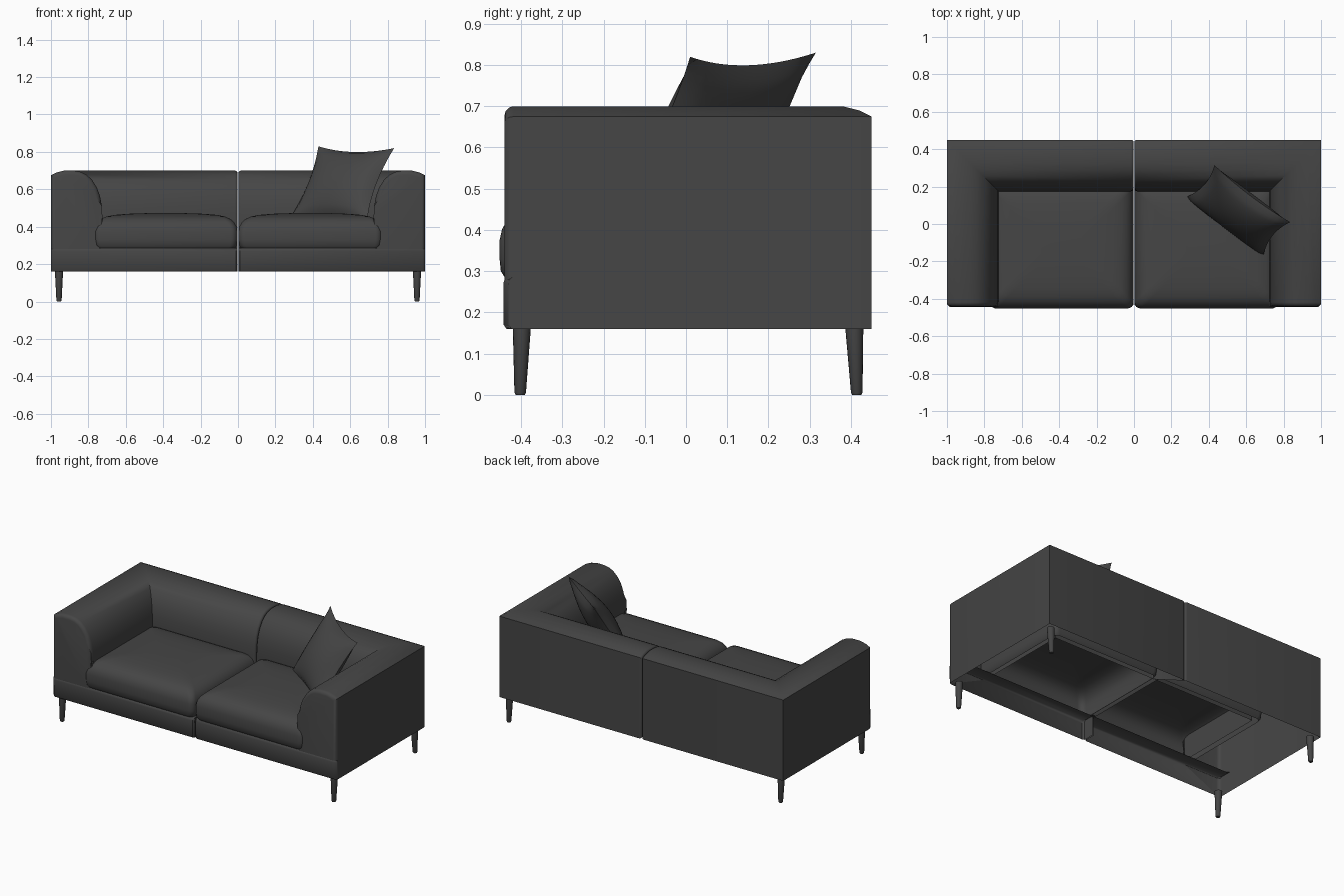
import bpy, bmesh, math
from mathutils import Vector

if "Cube" in bpy.data.objects:
    bpy.data.objects.remove(bpy.data.objects["Cube"])

charcoal = bpy.data.materials.new("charcoal fabric")
charcoal.diffuse_color = (0.06, 0.06, 0.06, 1)
charcoal.use_nodes = True
charcoal.node_tree.nodes["Principled BSDF"].inputs["Base Color"].default_value = charcoal.diffuse_color


def finish(bm, name, mirror=True, angle=40):
    bmesh.ops.recalc_face_normals(bm, faces=bm.faces)
    me = bpy.data.meshes.new(name)
    bm.to_mesh(me)
    bm.free()
    me.materials.append(charcoal)
    me.shade_smooth()
    me.set_sharp_from_angle(angle=math.radians(angle))
    ob = bpy.data.objects.new(name, me)
    bpy.context.collection.objects.link(ob)
    if mirror:
        m = ob.modifiers.new("mirror", 'MIRROR')
        m.use_mirror_merge = False
    return ob


def loft(bm, rings, closed):
    for a, b in zip(rings, rings[1:]):
        n = len(a)
        for i in range(n if closed else n - 1):
            j = (i + 1) % n
            bm.faces.new((a[i], a[j], b[j], b[i]))


# Arm and back: one open-bottomed section swept round the corner
section = [(0, .16), (0, .675), (.03, .69), (.07, .70), (.125, .70), (.16, .693),
           (.19, .678), (.22, .65), (.245, .61), (.262, .565), (.272, .51),
           (.275, .45), (.275, .29)]
bm = bmesh.new()
rings = [[bm.verts.new((1 - d, -.44, z)) for d, z in section],
         [bm.verts.new((1 - d, .45 - d, z)) for d, z in section],
         [bm.verts.new((.002, .45 - d, z)) for d, z in section]]
loft(bm, rings, False)
caps = [bm.faces.new(rings[0]), bm.faces.new(rings[-1])]
for cap, radius in zip(caps, (.022, .014)):
    edges = [e for e in cap.edges if len(e.link_faces) == 2]
    bmesh.ops.bevel(bm, geom=edges, offset=radius, segments=3, profile=.5,
                    affect='EDGES', clamp_overlap=False)
finish(bm, "arm_and_back")

# Front rail: thin plate with rounded top running back under the cushion
rail = [(-.435, .16), (-.442, .17), (-.443, .27), (-.440, .28), (-.432, .286), (-.36, .286)]
bm = bmesh.new()
loft(bm, [[bm.verts.new((x, y + s, z)) for y, z in rail]
          for x, s in ((.003, .012), (.012, 0), (.985, 0), (.999, .012))], False)
finish(bm, "front_rail")

# Centre panel under the seats
bm = bmesh.new()
bm.faces.new([bm.verts.new(p) for p in
              ((.004, -.43, .16), (.004, -.43, .285), (.004, -.36, .285), (.004, -.36, .16))])
finish(bm, "centre_panel")


# Seat cushion: rounded rectangles stacked into a crowned shell
def rounded_ring(bm, x0, x1, y0, y1, r, z):
    ring = []
    for k, (cx, cy) in enumerate(((x1 - r, y1 - r), (x0 + r, y1 - r),
                                  (x0 + r, y0 + r), (x1 - r, y0 + r))):
        for i in range(6):
            a = math.radians(90 * k + 18 * i)
            ring.append(bm.verts.new((cx + r * math.cos(a), cy + r * math.sin(a), z)))
    return ring


bm = bmesh.new()
rings = [rounded_ring(bm, .003 + d, .77 - d, -.452 + d, .225 - d, .035, z) for d, z in
         ((.012, .286), (.003, .30), (0, .33), (0, .375), (.006, .402), (.018, .423),
          (.037, .441), (.065, .454), (.11, .463), (.18, .469), (.27, .472))]
loft(bm, rings, True)
bm.faces.new(rings[-1])
finish(bm, "seat_cushion", angle=60)

# Legs: tapered, slightly splayed
for name, top_y, foot_y in (("front_leg", -.398, -.402), ("back_leg", .408, .414)):
    bm = bmesh.new()
    rings = []
    for z, r, y in ((0, .011, foot_y), (.006, .014, foot_y), (.165, .022, top_y)):
        rings.append([bm.verts.new((.957 + r * math.cos(math.tau * i / 16),
                                    y + r * math.sin(math.tau * i / 16), z))
                      for i in range(16)])
    loft(bm, rings, True)
    bm.faces.new(rings[0])
    bm.faces.new(rings[-1])
    finish(bm, name)

# Throw pillow: two puffed sheets between four pointed corners
A, B = Vector((.43, .315, .83)), Vector((.835, .01, .82))
C, D = Vector((.268, .14, .43)), Vector((.69, -.18, .43))
normal = (B - A).cross(C - A).normalized()
N = 16
bm = bmesh.new()
for side in (-1, 1):
    rows = []
    for j in range(N + 1):
        row = []
        for i in range(N + 1):
            u, v = 2 * i / N - 1, 2 * j / N - 1
            pu = u * (1 - .12 * (1 - v * v))
            pv = v * (1 - .13 * (1 - u * u))
            s, t = (pu + 1) / 2, (pv + 1) / 2
            p = A.lerp(B, s).lerp(C.lerp(D, s), t)
            puff = .075 * max(0, (1 - u * u) * (1 - v * v)) ** .6
            row.append(bm.verts.new(p + normal * side * puff))
        rows.append(row)
    loft(bm, rows, False)
bmesh.ops.remove_doubles(bm, verts=bm.verts, dist=.0005)
finish(bm, "throw_pillow", mirror=False, angle=60)
